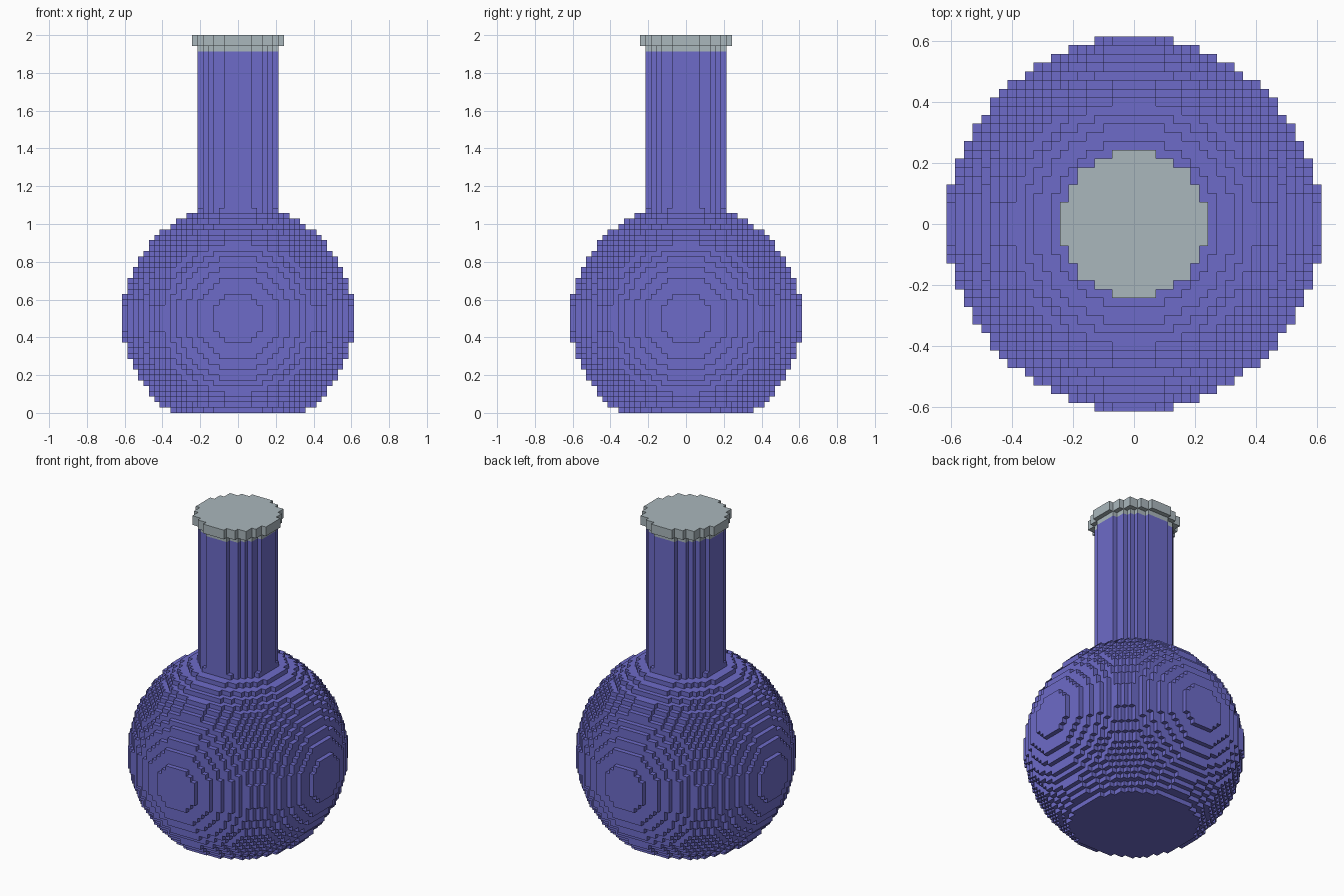
import bpy, bmesh
from mathutils import Vector

if "Cube" in bpy.data.objects:
    bpy.data.objects.remove(bpy.data.objects["Cube"])

V = 2 / 70            # edge of one block
BULB_Z = 17           # block layer through the bulb's widest point


def material(name, rgb):
    m = bpy.data.materials.new(name)
    m.diffuse_color = (*rgb, 1)
    m.use_nodes = True
    m.node_tree.nodes["Principled BSDF"].inputs["Base Color"].default_value = m.diffuse_color
    return m


violet = material("violet_blue", (0.153, 0.147, 0.578))
grey = material("pale_grey", (0.402, 0.474, 0.503))


def disc(radius, z0, z1):
    """Blocks of a vertical cylinder between two layers."""
    n = int(radius)
    return {(x, y, z) for x in range(-n, n + 1) for y in range(-n, n + 1)
            for z in range(z0, z1) if x * x + y * y <= radius * radius}


def ball(limit, power, z0, z1):
    """Blocks of a ball, very slightly flattened on its diagonals."""
    r = range(-22, 23)
    return {(x, y, z) for x in r for y in r for z in range(z0, z1)
            if abs(x) ** power + abs(y) ** power + abs(z - BULB_Z) ** power <= limit}


# Parts as sets of blocks: flat-bottomed bulb, straight neck, stepped stopper
parts = {
    "flask_bulb": (ball(398.5, 1.95, 0, 38), violet),
    "flask_neck": (disc(7.5, 38, 67), violet),
    "stopper": (disc(7.5, 67, 68) | disc(8.5, 68, 70), grey),
}
solid = set().union(*(cells for cells, _ in parts.values()))


def build(name, cells, mat):
    """Skin the outer sides of the blocks and merge flat areas."""
    bm = bmesh.new()
    verts = {}

    def vert(p):
        if p not in verts:
            verts[p] = bm.verts.new(((p[0] - 0.5) * V, (p[1] - 0.5) * V, p[2] * V))
        return verts[p]

    for c in sorted(cells):
        for axis in range(3):
            u, w = (axis + 1) % 3, (axis + 2) % 3
            for side in (0, 1):
                n = list(c)
                n[axis] += 2 * side - 1
                if tuple(n) in solid:
                    continue
                quad = []
                for du, dw in ((0, 0), (1, 0), (1, 1), (0, 1)):
                    p = list(c)
                    p[axis] += side
                    p[u] += du
                    p[w] += dw
                    quad.append(vert(tuple(p)))
                bm.faces.new(quad if side else quad[::-1])
    bmesh.ops.dissolve_limit(bm, angle_limit=0.01, verts=bm.verts[:], edges=bm.edges[:])
    mesh = bpy.data.meshes.new(name)
    bm.to_mesh(mesh)
    bm.free()
    mesh.materials.append(mat)
    bpy.context.collection.objects.link(bpy.data.objects.new(name, mesh))


for name, (cells, mat) in parts.items():
    build(name, cells, mat)
